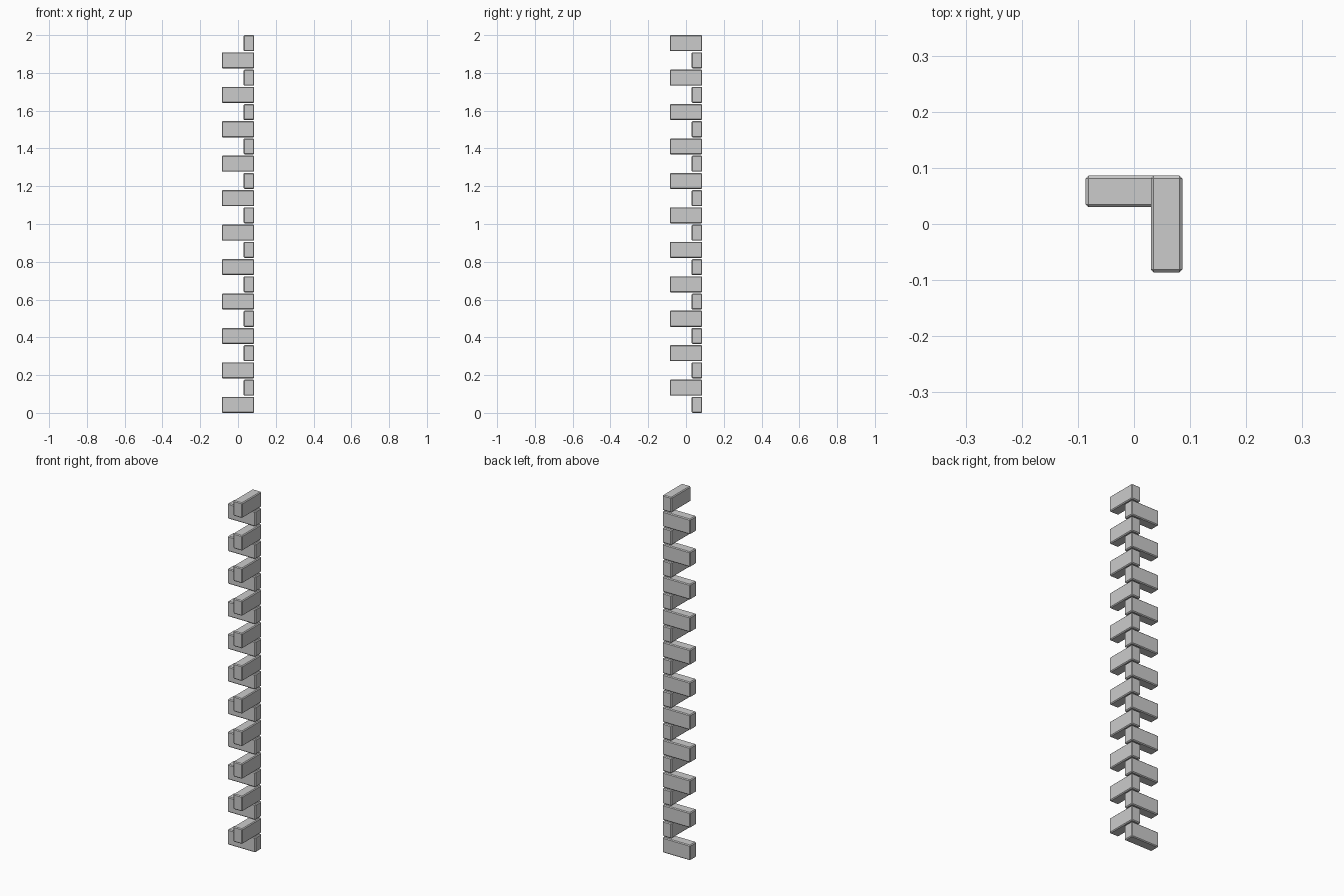
import bpy

if "Cube" in bpy.data.objects:
    bpy.data.objects.remove(bpy.data.objects["Cube"])

COUNT = 22            # alternating corner stones
LENGTH, WIDTH, HEIGHT = 0.172, 0.056, 0.085
PITCH = (2.0 - HEIGHT) / (COUNT - 1)
OFFSET = (LENGTH - WIDTH) / 2


def corner_stone(index):
    # even stones run along x (back wall), odd stones along y (right wall)
    along_x = index % 2 == 0
    z = HEIGHT / 2 + index * PITCH
    loc = (0, OFFSET, z) if along_x else (OFFSET, 0, z)
    size = (LENGTH, WIDTH, HEIGHT) if along_x else (WIDTH, LENGTH, HEIGHT)
    bpy.ops.mesh.primitive_cube_add(size=1, location=loc)
    stone = bpy.context.object
    stone.name = f"corner_stone_{index + 1:02d}"
    stone.scale = size
    bpy.ops.object.transform_apply(location=False, rotation=False, scale=True)
    # chamfered edges
    bevel = stone.modifiers.new("chamfer", 'BEVEL')
    bevel.width = 0.0045
    bevel.segments = 1


for i in range(COUNT):
    corner_stone(i)
